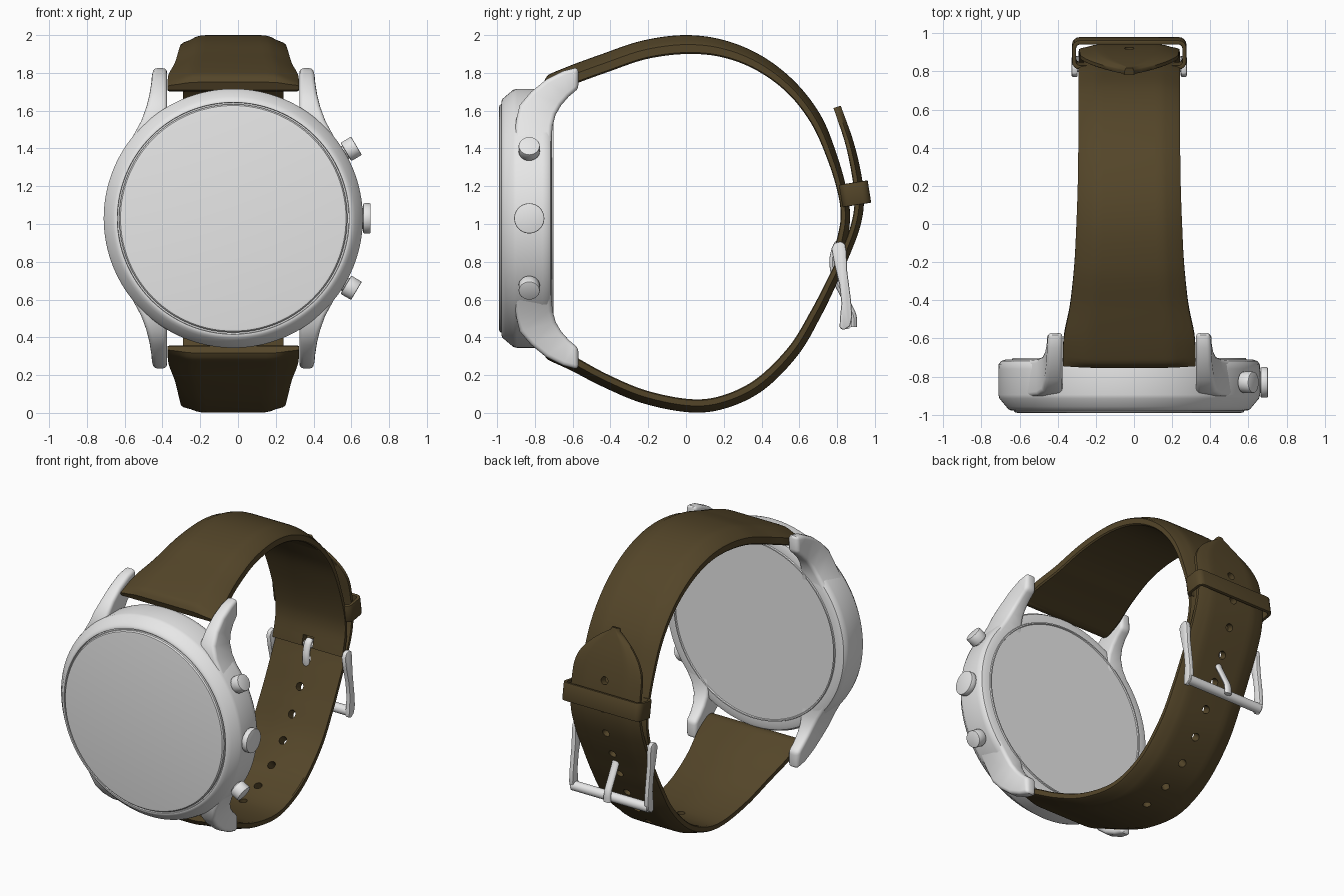
import bpy, bmesh, math
from mathutils import Vector, Matrix

if "Cube" in bpy.data.objects:
    bpy.data.objects.remove(bpy.data.objects["Cube"])

CX, CZ = -0.025, 1.03          # centre of the watch case


def material(name, rgb):
    m = bpy.data.materials.new(name)
    m.diffuse_color = (*rgb, 1)
    m.use_nodes = True
    m.node_tree.nodes["Principled BSDF"].inputs["Base Color"].default_value = m.diffuse_color
    return m


METAL = material("light grey metal", (0.8, 0.8, 0.8))
LEATHER = material("brown leather", (0.088, 0.06, 0.022))


def finish(bm, name, mat, bevel=0.0, segments=3, angle=35):
    bmesh.ops.recalc_face_normals(bm, faces=bm.faces)
    if bevel:
        edges = [e for e in bm.edges if e.calc_face_angle(0) > math.radians(40)]
        bmesh.ops.bevel(bm, geom=edges, offset=bevel, segments=segments,
                        profile=0.5, affect='EDGES', clamp_overlap=True)
    me = bpy.data.meshes.new(name)
    bm.to_mesh(me)
    bm.free()
    ob = bpy.data.objects.new(name, me)
    bpy.context.collection.objects.link(ob)
    me.materials.append(mat)
    smooth(ob, angle)
    return ob


def smooth(ob, angle=35):
    bpy.ops.object.select_all(action='DESELECT')
    ob.select_set(True)
    bpy.context.view_layer.objects.active = ob
    bpy.ops.object.shade_smooth_by_angle(angle=math.radians(angle))


def loft(bm, rings):
    """Skin closed rings of points and cap both ends."""
    vs = [[bm.verts.new(p) for p in r] for r in rings]
    n = len(vs[0])
    for a, b in zip(vs, vs[1:]):
        for i in range(n):
            bm.faces.new((a[i], a[(i + 1) % n], b[(i + 1) % n], b[i]))
    bm.faces.new(vs[0])
    bm.faces.new(vs[-1][::-1])


def cylinder(bm, centre, axis, r, length, n=40):
    rot = Vector(axis).to_track_quat('Z', 'Y').to_matrix().to_4x4()
    bmesh.ops.create_cone(bm, cap_ends=True, segments=n, radius1=r, radius2=r,
                          depth=length, matrix=Matrix.Translation(centre) @ rot)


def cut(ob, cutter):
    cutter.hide_render = True
    mod = ob.modifiers.new("cut", 'BOOLEAN')
    mod.object, mod.operation, mod.solver = cutter, 'DIFFERENCE', 'EXACT'
    bpy.context.view_layer.objects.active = ob
    bpy.ops.object.modifier_apply(modifier=mod.name)
    bpy.data.objects.remove(cutter)
    smooth(ob)


def resample(pts, step):
    """Smooth curve through (y, z, half_width, thickness), evenly spaced."""
    p = [Vector(q) for q in pts]
    p = [p[0] * 2 - p[1]] + p + [p[-1] * 2 - p[-2]]
    dense = []
    for a, b, c, d in zip(p, p[1:], p[2:], p[3:]):
        for k in range(40):
            t = k / 40
            dense.append(0.5 * (2 * b + (c - a) * t + (2 * a - 5 * b + 4 * c - d) * t ** 2
                                + (3 * b - a - 3 * c + d) * t ** 3))
    dense.append(p[-2])
    s = [0.0]
    for a, b in zip(dense, dense[1:]):
        s.append(s[-1] + (b.xy - a.xy).length)
    n = round(s[-1] / step)
    out, j = [], 0
    for i in range(n + 1):
        target = s[-1] * i / n
        while j < len(s) - 2 and s[j + 1] < target:
            j += 1
        out.append(dense[j].lerp(dense[j + 1], (target - s[j]) / (s[j + 1] - s[j])))
    return out, s[-1]


# Strap cross-section: flat inside, soft shoulders outside
SECTION = [(-1, -0.42), (-0.97, -0.5), (0.97, -0.5), (1, -0.42), (1, 0.0), (0.96, 0.1),
           (0.82, 0.25), (0.72, 0.4), (0.62, 0.48), (0.5, 0.5),
           (-0.5, 0.5), (-0.62, 0.48), (-0.72, 0.4), (-0.82, 0.25), (-0.96, 0.1), (-1, 0.0)]


def strap(name, pts, side, tip=0.0):
    path, length = resample(pts, 0.02)
    frames, rings = [], []
    for i, q in enumerate(path):
        t = (path[min(i + 1, len(path) - 1)].xy - path[max(i - 1, 0)].xy).normalized()
        nrm = Vector((0, -t.y * side, t.x * side))
        c = Vector((CX, q[0], q[1]))
        s = length * i / (len(path) - 1)
        hw, th = q[2], q[3]
        th *= max(0.45, math.sqrt(1 - (1 - min(s / 0.05, 1)) ** 2))   # rounded lug end
        if tip and s > length - tip:                                  # pointed free end
            hw *= max(0.1, 1 - ((s - length + tip) / tip) ** 2.2)
        frames.append((c, nrm, length - s))
        rings.append([c + Vector((u * hw, 0, 0)) + nrm * v * th for u, v in SECTION])
    bm = bmesh.new()
    loft(bm, rings)
    return finish(bm, name, LEATHER), frames


# Case: turned profile with grooves round the front glass and the back cover
profile = [(0, -0.71), (0.6, -0.71), (0.603, -0.702), (0.611, -0.702), (0.614, -0.71),
           (0.65, -0.711), (0.672, -0.718), (0.684, -0.735), (0.686, -0.76), (0.686, -0.895),
           (0.68, -0.915), (0.645, -0.957), (0.632, -0.972), (0.62, -0.977), (0.614, -0.977),
           (0.612, -0.965), (0.604, -0.965), (0.604, -0.98), (0.597, -0.988), (0.585, -0.99), (0, -0.99)]
bm = bmesh.new()
vs = [bm.verts.new((CX + r, y, CZ)) for r, y in profile]
edges = [bm.edges.new(e) for e in zip(vs, vs[1:])]
bmesh.ops.spin(bm, geom=vs + edges, cent=(CX, 0, CZ), axis=(0, 1, 0),
               angle=2 * math.pi, steps=128, use_duplicate=False)
bmesh.ops.remove_doubles(bm, verts=bm.verts, dist=1e-4)
finish(bm, "case", METAL)

# Lugs: stations of front y, z; back y, z; outer x; inner x (relative to the case centre)
stations = [(-0.90, 0.28, -0.713, 0.28, 0.612, 0.30), (-0.905, 0.36, -0.713, 0.35, 0.573, 0.32),
            (-0.905, 0.44, -0.712, 0.42, 0.53, 0.34), (-0.90, 0.52, -0.706, 0.49, 0.487, 0.35),
            (-0.88, 0.60, -0.69, 0.55, 0.458, 0.35), (-0.82, 0.67, -0.66, 0.60, 0.442, 0.35),
            (-0.74, 0.735, -0.62, 0.645, 0.433, 0.35), (-0.65, 0.78, -0.59, 0.67, 0.43, 0.35),
            (-0.57, 0.80, -0.57, 0.685, 0.425, 0.35)]
for sx, xn in ((-1, "left"), (1, "right")):
    for sz, zn in ((-1, "lower"), (1, "upper")):
        bm = bmesh.new()
        loft(bm, [[(CX + sx * xo, yf, CZ + sz * zf), (CX + sx * xi, yf, CZ + sz * zf),
                   (CX + sx * xi, yb, CZ + sz * zb), (CX + sx * xo, yb, CZ + sz * zb)]
                  for yf, zf, yb, zb, xo, xi in stations])
        finish(bm, f"{zn}_{xn}_lug", METAL, bevel=0.022)

# Crown and two push buttons, each a cap on a stem
for name, deg, r, r0, r1 in (("crown", 0, 0.08, 0.688, 0.727), ("upper_button", 30.5, 0.056, 0.692, 0.757),
                             ("lower_button", -30.5, 0.056, 0.692, 0.757)):
    d = Vector((math.cos(math.radians(deg)), 0, math.sin(math.radians(deg))))
    c = Vector((CX, -0.83, CZ))
    bm = bmesh.new()
    cylinder(bm, c + d * (r0 + r1) / 2, d, r, r1 - r0)
    cylinder(bm, c + d * 0.665, d, r * 0.7, 0.07)
    finish(bm, name, METAL, bevel=0.006, segments=2)

# Upper strap, ending on the buckle pin
upper, _ = strap("upper_strap", [
    (-0.745, 1.73, 0.348, 0.10), (-0.6, 1.79, 0.343, 0.10), (-0.43, 1.852, 0.31, 0.10),
    (-0.22, 1.922, 0.288, 0.10), (0, 1.95, 0.277, 0.10), (0.2, 1.927, 0.27, 0.09),
    (0.39, 1.85, 0.267, 0.08), (0.56, 1.72, 0.265, 0.07), (0.69, 1.55, 0.265, 0.065),
    (0.775, 1.35, 0.265, 0.055), (0.83, 1.16, 0.265, 0.05), (0.843, 1.02, 0.265, 0.05),
    (0.815, 0.86, 0.265, 0.06)], 1)
bm = bmesh.new()
bmesh.ops.create_cube(bm, size=1, matrix=Matrix.Translation((CX, 0.82, 0.87)) @ Matrix.Diagonal((0.08, 0.25, 0.13, 1)))
cut(upper, finish(bm, "slot_cutter", LEATHER))

# Lower strap with a pointed tip and a row of holes
lower, frames = strap("lower_strap", [
    (-0.745, 0.335, 0.348, 0.09), (-0.6, 0.262, 0.343, 0.075), (-0.43, 0.172, 0.31, 0.07),
    (-0.22, 0.085, 0.288, 0.07), (0.02, 0.038, 0.275, 0.07), (0.2, 0.058, 0.268, 0.07),
    (0.39, 0.15, 0.265, 0.07), (0.57, 0.33, 0.265, 0.065), (0.69, 0.53, 0.265, 0.06),
    (0.775, 0.70, 0.265, 0.055), (0.85, 0.86, 0.265, 0.05), (0.9, 1.0, 0.265, 0.05),
    (0.917, 1.12, 0.262, 0.05), (0.905, 1.25, 0.26, 0.05), (0.865, 1.43, 0.255, 0.045),
    (0.8, 1.62, 0.25, 0.04)], -1, tip=0.32)
bm = bmesh.new()
for k in range(10):
    c, nrm, _ = min(frames, key=lambda f: abs(f[2] - 0.35 - 0.18 * k))
    cylinder(bm, c, nrm, 0.026, 0.16, 20)
cut(lower, finish(bm, "hole_cutter", LEATHER))

# Keeper loop round both straps
bm = bmesh.new()
tilt = Matrix.Translation((CX, 0.895, 1.16)) @ Matrix.Rotation(math.radians(9), 4, 'X')


def rounded(hx, hy, r, z):
    out = []
    for q, (sx, sy) in enumerate(((1, 1), (-1, 1), (-1, -1), (1, -1))):
        for k in range(5):
            a = math.radians(90 * q + 22.5 * k)
            out.append(tilt @ Vector((sx * (hx - r) + r * math.cos(a), sy * (hy - r) + r * math.sin(a), z)))
    return out


rings = [[bm.verts.new(p) for p in rounded(hx, hy, r, z)] for hx, hy, r, z in
         ((0.30, 0.077, 0.04, -0.06), (0.30, 0.077, 0.04, 0.06), (0.278, 0.055, 0.02, 0.06), (0.278, 0.055, 0.02, -0.06))]
for a, b in zip(rings, rings[1:] + rings[:1]):
    for i in range(20):
        bm.faces.new((a[i], a[(i + 1) % 20], b[(i + 1) % 20], b[i]))
finish(bm, "keeper_loop", LEATHER, bevel=0.005, segments=2)

# Buckle: two side arms, the outer bar and the hinge pin
arm = [(0.77, 0.87), (0.785, 0.9), (0.82, 0.908), (0.842, 0.895), (0.85, 0.85), (0.852, 0.76),
       (0.873, 0.6), (0.88, 0.51), (0.868, 0.46), (0.836, 0.438), (0.813, 0.45), (0.815, 0.5),
       (0.823, 0.58), (0.812, 0.68), (0.785, 0.79)]
for s, n in ((-1, "left"), (1, "right")):
    bm = bmesh.new()
    loft(bm, [[(CX + s * x, y, z) for y, z in arm] for x in (0.27, 0.302)])
    finish(bm, f"buckle_{n}_arm", METAL, bevel=0.008, segments=2)
bm = bmesh.new()
cylinder(bm, (CX, 0.848, 0.475), (1, 0, 0), 0.032, 0.58, 24)
finish(bm, "buckle_bar", METAL)
bm = bmesh.new()
cylinder(bm, (CX, 0.815, 0.872), (1, 0, 0), 0.018, 0.58, 20)
finish(bm, "buckle_pin", METAL)

# Buckle tongue: from the pin, through a hole, over the bar
path, _ = resample([(0.835, 0.885, 0, 0), (0.808, 0.903, 0, 0), (0.785, 0.86, 0, 0), (0.775, 0.79, 0, 0),
                    (0.795, 0.7, 0, 0), (0.845, 0.6, 0, 0), (0.885, 0.52, 0, 0), (0.89, 0.455, 0, 0)], 0.015)
rings = []
for i, q in enumerate(path):
    t = (path[min(i + 1, len(path) - 1)].xy - path[max(i - 1, 0)].xy).normalized()
    rings.append([(CX + 0.026 * math.cos(a), q[0] - t.y * 0.016 * math.sin(a), q[1] + t.x * 0.016 * math.sin(a))
                  for a in (math.tau * k / 12 for k in range(12))])
bm = bmesh.new()
loft(bm, rings)
finish(bm, "buckle_tongue", METAL)
